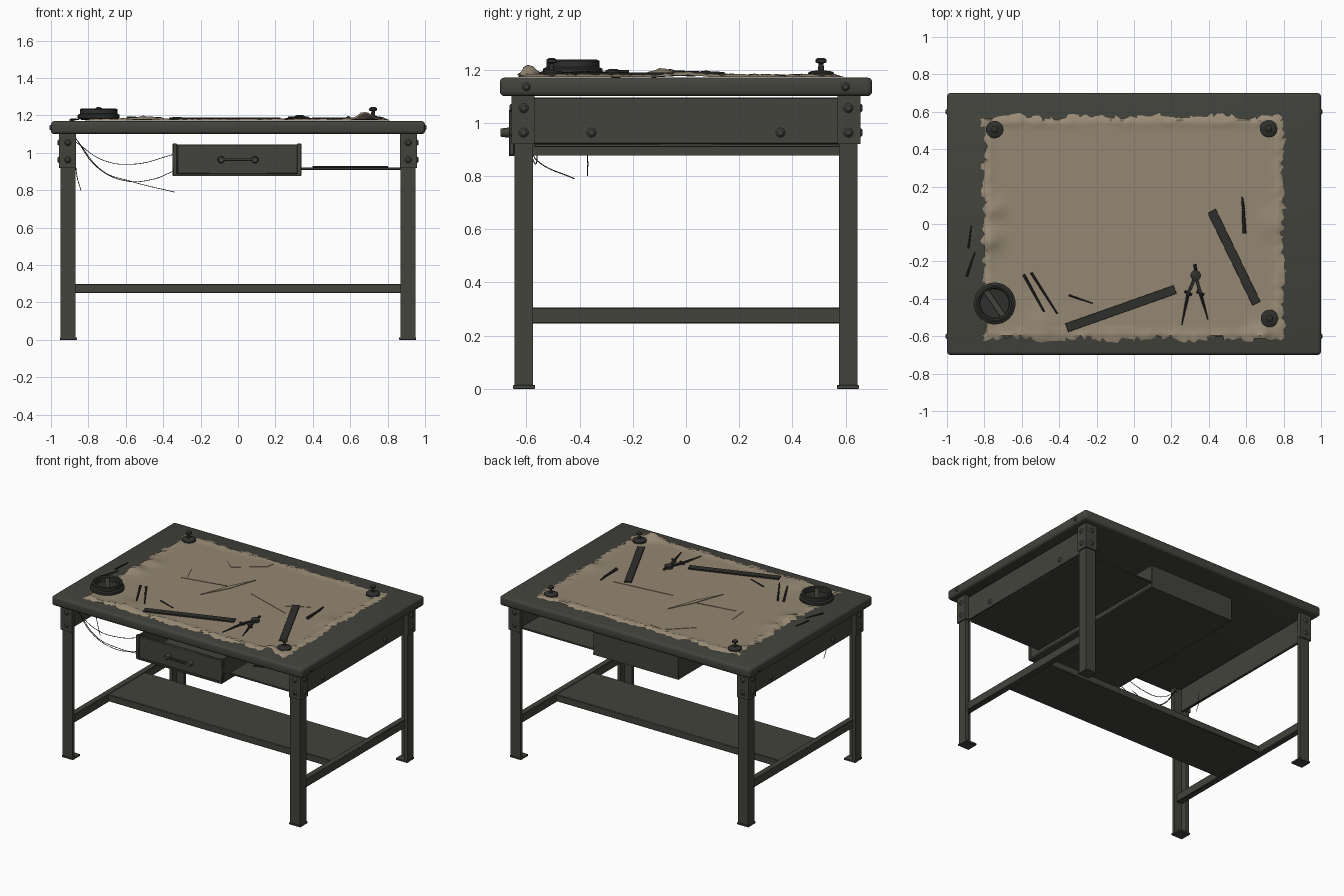
import bpy, bmesh, math, random
from mathutils import Vector, Matrix

random.seed(4)
cube = bpy.data.objects.get("Cube")
if cube:
    bpy.data.objects.remove(cube, do_unlink=True)


def material(name, rgb):
    m = bpy.data.materials.new(name)
    m.use_nodes = True
    m.diffuse_color = (*rgb, 1)
    m.node_tree.nodes["Principled BSDF"].inputs["Base Color"].default_value = (*rgb, 1)
    return m


STEEL = material("dark steel", (0.055, 0.056, 0.046))
IRON = material("blackened iron", (0.028, 0.029, 0.026))
PAPER = material("old paper", (0.30, 0.245, 0.17))
EDGE = material("torn paper edge", (0.33, 0.265, 0.185))


def finish(name, bm, mats, smooth=True):
    me = bpy.data.meshes.new(name)
    bm.to_mesh(me)
    bm.free()
    ob = bpy.data.objects.new(name, me)
    bpy.context.collection.objects.link(ob)
    for m in mats:
        me.materials.append(m)
    if smooth:
        bpy.ops.object.select_all(action="DESELECT")
        ob.select_set(True)
        bpy.context.view_layer.objects.active = ob
        bpy.ops.object.shade_smooth_by_angle(angle=math.radians(40))
    return ob


def add_box(bm, lo, hi):
    lo, hi = Vector(lo), Vector(hi)
    mat = Matrix.Translation((lo + hi) / 2) @ Matrix.Diagonal((*(hi - lo), 1))
    bmesh.ops.create_cube(bm, size=1, matrix=mat)


def box(name, lo, hi, mat=STEEL, bevel=0.004, segments=1):
    bm = bmesh.new()
    add_box(bm, lo, hi)
    if bevel:
        bmesh.ops.bevel(bm, geom=bm.edges[:], offset=bevel, segments=segments,
                        profile=0.5, affect="EDGES")
    return finish(name, bm, [mat])


def rod(name, a, b, r1, r2=None, mat=IRON, sides=8):
    a, b = Vector(a), Vector(b)
    bm = bmesh.new()
    rot = (b - a).to_track_quat("Z", "Y").to_matrix().to_4x4()
    bmesh.ops.create_cone(bm, cap_ends=True, segments=sides, radius1=r1,
                          radius2=r1 if r2 is None else r2, depth=(b - a).length,
                          matrix=Matrix.Translation((a + b) / 2) @ rot)
    return finish(name, bm, [mat])


def lathe(name, profile, at, mat=IRON, steps=32):
    bm = bmesh.new()
    vs = [bm.verts.new((r, 0, z)) for r, z in profile]
    es = [bm.edges.new(p) for p in zip(vs, vs[1:])]
    bmesh.ops.spin(bm, geom=vs + es, cent=(0, 0, 0), axis=(0, 0, 1),
                   angle=math.tau, steps=steps)
    bmesh.ops.remove_doubles(bm, verts=bm.verts[:], dist=1e-5)
    bmesh.ops.recalc_face_normals(bm, faces=bm.faces[:])
    bmesh.ops.translate(bm, verts=bm.verts[:], vec=at)
    return finish(name, bm, [mat])


def strip(name, a, b, width, z, thick, mat=IRON):
    """Flat bar lying on the table from a to b."""
    a, b = Vector((*a, z)), Vector((*b, z))
    d = b - a
    ob = box(name, (-d.length / 2, -width / 2, 0), (d.length / 2, width / 2, thick), mat, 0.001)
    ob.matrix_world = Matrix.Translation((a + b) / 2) @ Matrix.Rotation(math.atan2(d.y, d.x), 4, "Z")
    return ob


def flake(name, outline, z, thick, mat):
    bm = bmesh.new()
    f = bm.faces.new([bm.verts.new((x, y, z)) for x, y in outline])
    top = bmesh.ops.extrude_face_region(bm, geom=[f])["geom"]
    bmesh.ops.translate(bm, verts=[v for v in top if isinstance(v, bmesh.types.BMVert)],
                        vec=(0, 0, thick))
    bmesh.ops.recalc_face_normals(bm, faces=bm.faces[:])
    return finish(name, bm, [mat], False)


def wire(name, points, r=0.002):
    cu = bpy.data.curves.new(name, "CURVE")
    cu.dimensions = "3D"
    cu.bevel_depth, cu.bevel_resolution, cu.resolution_u = r, 1, 8
    sp = cu.splines.new("BEZIER")
    sp.bezier_points.add(len(points) - 1)
    for p, co in zip(sp.bezier_points, points):
        p.co = co
        p.handle_left_type = p.handle_right_type = "AUTO"
    cu.materials.append(IRON)
    bpy.context.collection.objects.link(bpy.data.objects.new(name, cu))


def bolt(name, at, axis, r=0.018):
    at = Vector(at)
    rod(name, at, at + Vector(axis) * 0.009, r, r * 0.55, STEEL, 10)


# Table top
box("table_top", (-1, -0.7, 1.1), (1, 0.7, 1.17), STEEL, 0.018, 3)


# Angle-iron legs, corner brackets, feet and bolts
def angle_iron(name, sx, sy, x, y, wx, wy, t, z0, z1):
    bm = bmesh.new()
    pts = [(x, y), (x - wx, y), (x - wx, y - t), (x - t, y - t), (x - t, y - wy), (x, y - wy)]
    f = bm.faces.new([bm.verts.new((sx * px, sy * py, z0)) for px, py in pts])
    ext = bmesh.ops.extrude_face_region(bm, geom=[f])["geom"]
    bmesh.ops.translate(bm, verts=[v for v in ext if isinstance(v, bmesh.types.BMVert)],
                        vec=(0, 0, z1 - z0))
    bmesh.ops.recalc_face_normals(bm, faces=bm.faces[:])
    finish(name, bm, [STEEL], False)


for sx, nx in ((-1, "right"), (1, "left")):
    for sy, ny in ((-1, "front"), (1, "back")):
        tag = f"{ny}_{nx}"
        angle_iron(f"leg_{tag}", sx, sy, 0.948, 0.645, 0.08, 0.07, 0.022, 0.01, 1.1)
        angle_iron(f"bracket_{tag}", sx, sy, 0.957, 0.655, 0.092, 0.085, 0.03, 0.92, 1.1)
        xs, ys = sorted((sx * 0.862, sx * 0.952)), sorted((sy * 0.567, sy * 0.65))
        box(f"foot_{tag}", (xs[0], ys[0], 0), (xs[1], ys[1], 0.014), STEEL, 0.002)
        for z in (0.963, 1.055):
            bolt(f"side_bolt_{tag}", (sx * 0.957, sy * 0.61, z), (sx, 0, 0))
            bolt(f"end_bolt_{tag}", (sx * 0.91, sy * 0.655, z), (0, sy, 0))
        bolt(f"top_bolt_{tag}", (sx, sy * 0.6, 1.135), (sx, 0, 0), 0.016)
        bolt(f"panel_bolt_{tag}", (sx * 0.925, sy * 0.355, 0.963), (sx, 0, 0))
    # Side panel and low side rail
    xs = sorted((sx * 0.905, sx * 0.925))
    box(f"side_panel_{nx}", (xs[0], -0.6, 0.92), (xs[1], 0.6, 1.095))
    xs = sorted((sx * 0.885, sx * 0.93))
    box(f"side_rail_{nx}", (xs[0], -0.625, 0.245), (xs[1], 0.625, 0.305))

# Long foot board
box("foot_board", (-0.9, -0.21, 0.25), (0.9, 0.21, 0.3))

# Open drawer tray with shelf beside it
box("drawer_bottom", (-0.345, -0.645, 0.877), (0.335, 0.58, 0.892), STEEL, 0)
box("drawer_front", (-0.325, -0.662, 0.887), (0.325, -0.64, 1.045))
box("drawer_back", (-0.345, 0.562, 0.885), (0.335, 0.58, 1.045))
for x in (-0.345, 0.32):
    box("drawer_side", (x, -0.645, 0.885), (x + 0.016, 0.58, 1.045))
    box("drawer_front_trim", (x - 0.005, -0.666, 0.877), (x + 0.02, -0.645, 1.05))
box("drawer_lip", (-0.345, -0.666, 0.875), (0.335, -0.645, 0.888), STEEL, 0.002)
box("side_shelf", (0.335, -0.57, 0.909), (0.91, 0.58, 0.921), STEEL, 0.002)
rod("loose_rod", (0.4, -0.4, 0.925), (0.8, -0.25, 0.925), 0.005)

# Drawer handle
rod("handle_bar", (-0.1, -0.69, 0.963), (0.1, -0.69, 0.963), 0.008, mat=STEEL)
for x in (-0.09, 0.09):
    rod("handle_post", (x, -0.66, 0.963), (x, -0.698, 0.963), 0.02, 0.015, STEEL, 12)

# Paper sheet: ragged outline, lifted torn rim and a few creases
bm = bmesh.new()
NX, NY = 80, 60
bmesh.ops.create_grid(bm, x_segments=NX, y_segments=NY, size=1)
for v in bm.verts:
    u, w = v.co.x, v.co.y
    rim = max(abs(u), abs(w))
    x, y, z = -0.005 + u * 0.8, -0.02 + w * 0.595, 1.176
    if rim > 0.93:
        z += random.uniform(0, 0.009)
    if rim > 0.999:
        x += random.uniform(-0.014, 0.014) + 0.008 * math.sin(y * 19)
        y += random.uniform(-0.014, 0.014) + 0.008 * math.sin(x * 17)
        z = 1.172
    for cx, cy, h, r in ((-0.76, -0.08, 0.024, 0.06), (-0.74, 0.08, 0.018, 0.05),
                         (-0.5, -0.55, 0.016, 0.08), (0.68, -0.6, 0.04, 0.05),
                         (0.74, 0.0, 0.012, 0.07)):
        z += h * math.exp(-((x - cx) ** 2 + (y - cy) ** 2) / r ** 2)
    v.co = (x, y, z)
for f in bm.faces:
    c = f.calc_center_median()
    f.material_index = int(abs(c.x + 0.005) > 0.755 or abs(c.y + 0.02) > 0.55)
finish("paper_sheet", bm, [PAPER, EDGE])

# Loose paper scraps lying on the sheet
flake("scrap_back", [(-0.35, 0.38), (-0.28, 0.32), (-0.09, 0.46), (-0.08, 0.52), (-0.19, 0.53)],
      1.177, 0.003, PAPER)
flake("scrap_middle", [(-0.2, -0.14), (-0.1, 0.04), (-0.03, 0.25), (-0.12, 0.08)], 1.177, 0.004, PAPER)
flake("scrap_left", [(-0.46, 0.0), (-0.12, 0.07), (-0.42, 0.02), (-0.47, 0.14)], 1.177, 0.003, PAPER)
flake("scrap_right", [(0.06, 0.06), (0.42, -0.06), (0.36, 0.03), (0.5, 0.11)], 1.177, 0.003, PAPER)

# Round dish with a cross bar
dish = (-0.745, -0.425, 1.175)
lathe("round_dish", [(0, 0), (0.09, 0), (0.112, 0.012), (0.112, 0.028), (0.1, 0.034), (0.1, 0.058),
                     (0.09, 0.062), (0.08, 0.056), (0.078, 0.026), (0, 0.022)], dish)
strip("dish_bar", (-0.79, -0.36), (-0.7, -0.49), 0.03, 1.2, 0.025, STEEL)

# Paper weights with knobs
for x, y in ((-0.745, 0.505), (0.72, 0.51), (0.725, -0.505)):
    lathe("paper_weight", [(0, 0), (0.047, 0), (0.047, 0.01), (0.038, 0.016), (0.009, 0.02),
                           (0.007, 0.046), (0.019, 0.05), (0.019, 0.06), (0.009, 0.067), (0, 0.067)],
          (x, y, 1.177), IRON, 20)

# Rulers
strip("front_ruler", (-0.36, -0.555), (0.22, -0.35), 0.048, 1.178, 0.01)
strip("side_ruler", (0.415, 0.07), (0.655, -0.425), 0.048, 1.178, 0.01)

# Pencils and pen
for a, b, r in (((-0.59, -0.27), (-0.48, -0.47), 0.008), ((-0.55, -0.26), (-0.41, -0.48), 0.007),
                ((-0.35, -0.38), (-0.22, -0.425), 0.005), ((0.59, -0.05), (0.585, 0.08), 0.011),
                ((0.585, 0.08), (0.578, 0.145), 0.008)):
    rod("pencil", (*a, 1.186), (*b, 1.186), r, r * 0.6)

# Drawing divider
lathe("divider_pivot", [(0, 0), (0.028, 0), (0.028, 0.018), (0.015, 0.024), (0, 0.024)],
      (0.33, -0.275, 1.178), IRON, 16)
rod("divider_knob", (0.33, -0.25, 1.19), (0.325, -0.215, 1.19), 0.008)
for tip, knee in (((0.255, -0.54), (0.29, -0.37)), ((0.395, -0.51), (0.355, -0.37))):
    strip("divider_arm", (0.33, -0.28), knee, 0.016, 1.18, 0.012)
    rod("divider_needle", (*knee, 1.186), (*tip, 1.182), 0.009, 0.003)
    rod("divider_screw", (knee[0] - 0.02, knee[1] + 0.01, 1.188), (knee[0] + 0.02, knee[1] - 0.01, 1.188), 0.007)

# Small scraps on the table edge
rod("edge_scrap", (-0.885, -0.13, 1.176), (-0.87, -0.01, 1.18), 0.006, 0.003)
rod("edge_scrap", (-0.895, -0.28, 1.176), (-0.85, -0.15, 1.18), 0.007, 0.003)

# Hanging wires
wire("long_wire", [(-0.87, -0.6, 1.08), (-0.75, -0.59, 0.92), (-0.6, -0.57, 0.85), (-0.45, -0.56, 0.86),
                   (-0.35, -0.56, 0.9)])
wire("short_wire", [(-0.87, -0.6, 1.06), (-0.72, -0.59, 0.96), (-0.55, -0.57, 0.94), (-0.35, -0.56, 0.99)])
wire("loose_wire", [(-0.87, -0.6, 1.08), (-0.72, -0.58, 0.9), (-0.58, -0.55, 0.85), (-0.34, -0.42, 0.79)])
wire("dangling_wire", [(-0.87, -0.38, 0.95), (-0.86, -0.37, 0.87), (-0.84, -0.37, 0.8)])
